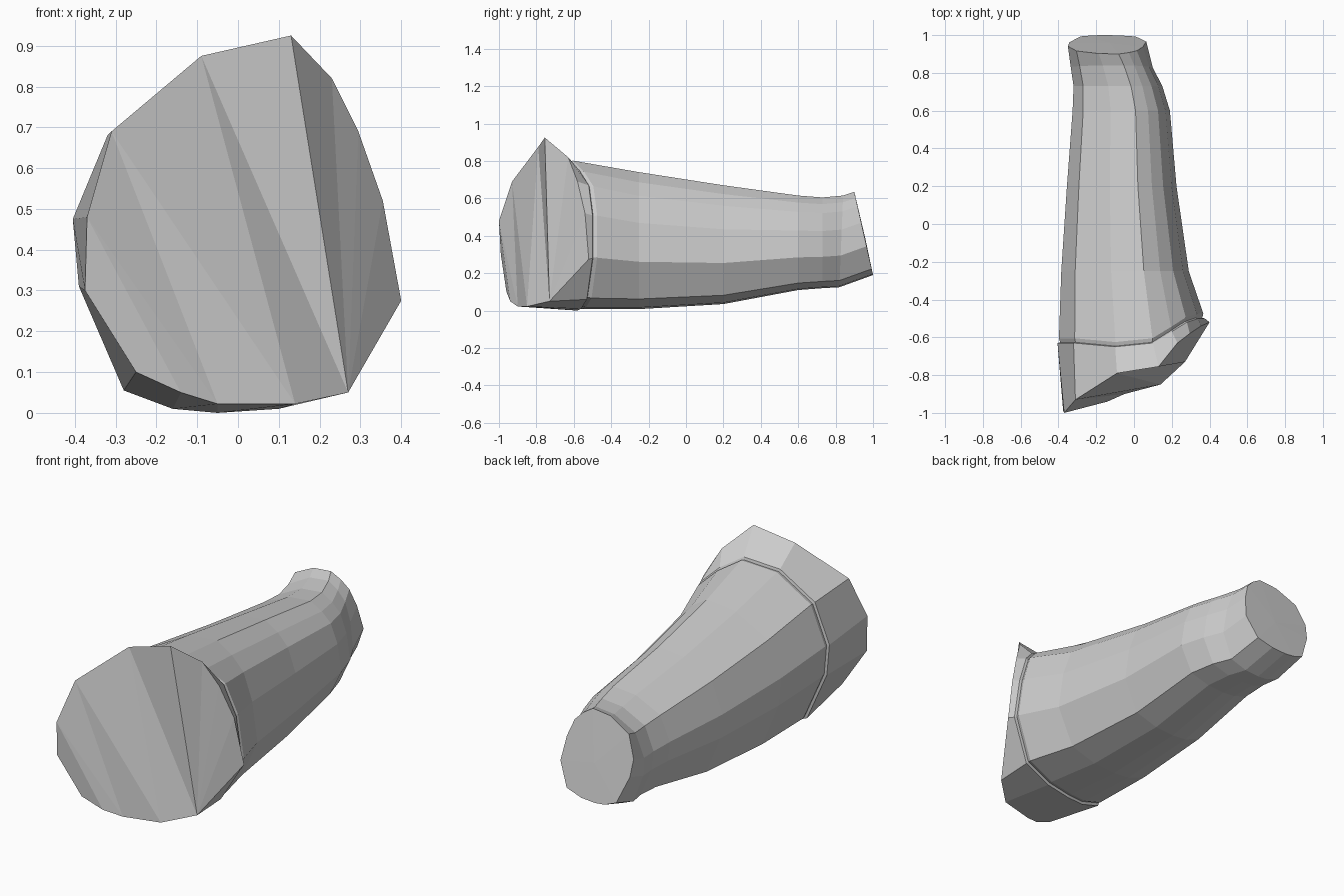
import bpy, bmesh
from mathutils import Vector

if "Cube" in bpy.data.objects:
    bpy.data.objects.remove(bpy.data.objects["Cube"])

# Slanted front rim, clockwise from the left side over the top
FRONT = [(-.37, -1, .48), (-.31, -.93, .69), (-.09, -.79, .875), (.13, -.755, .925),
         (.23, -.63, .82), (.295, -.58, .69), (.355, -.54, .52), (.40, -.52, .275),
         (.27, -.73, .05), (.14, -.85, .022), (-.05, -.90, .022), (-.14, -.94, .05),
         (-.25, -.96, .10), (-.375, -.99, .30)]
# Rear edge of the cuff, matching point for point
REAR = [(-.405, -.63, .475), (-.32, -.63, .68), (-.10, -.65, .79), (.10, -.63, .81),
        (.20, -.57, .75), (.28, -.52, .67), (.34, -.50, .51), (.375, -.50, .28),
        (.27, -.53, .06), (.10, -.56, .01), (-.05, -.58, 0), (-.16, -.60, .01),
        (-.28, -.62, .055), (-.39, -.63, .31)]
N = len(REAR)


def scaled(ring, s, dy=0):
    c = Vector((-.015, 0, .4))
    return [((x - c.x) * s + c.x, y + dy, (z - c.z) * s + c.z) for x, y, z in ring]


def fitted(y, x0, x1, z0, z1, tilt=0):
    """Cuff outline fitted into a box; tilt pushes the underside backward."""
    out = []
    for x, _, z in REAR:
        u, v = (x + .405) / .78, z / .81
        out.append((x0 + u * (x1 - x0), y + tilt * (1 - v), z0 + v * (z1 - z0)))
    return out


def loft(name, rings, caps):
    bm = bmesh.new()
    rows = [[bm.verts.new(p) for p in r] for r in rings]
    for a, b in zip(rows, rows[1:]):
        for i in range(N):
            j = (i + 1) % N
            bm.faces.new((a[i], a[j], b[j], b[i]))
    caps(bm, rows)
    bmesh.ops.recalc_face_normals(bm, faces=bm.faces[:])
    me = bpy.data.meshes.new(name)
    bm.to_mesh(me)
    bm.free()
    ob = bpy.data.objects.new(name, me)
    bpy.context.collection.objects.link(ob)
    return ob


# Cuff: folded front face, with the right flap bent back along one crease
def cuff_caps(bm, rows):
    f = rows[0]
    for tri in ((2, 3, 8), (2, 8, 9), (1, 2, 9), (1, 9, 10), (0, 1, 10), (0, 10, 11),
                (0, 11, 12), (0, 12, 13),
                (3, 4, 8), (4, 5, 8), (5, 6, 8), (6, 7, 8)):
        bm.faces.new([f[i] for i in tri])
    bm.faces.new(rows[-1])


loft("cuff", [FRONT, REAR, scaled(REAR, .96, .004)], cuff_caps)


# Tapering limb with a fanned, slanted end
def limb_caps(bm, rows):
    bm.faces.new(rows[0])
    end = rows[-1]
    c = bm.verts.new((-.13, .96, .38))
    for i in range(N):
        bm.faces.new((end[i], end[(i + 1) % N], c))


loft("limb", [
    scaled(REAR, .955, -.01),
    scaled(REAR, .98, .025),
    fitted(-.25, -.385, .29, .008, .74),
    fitted(.20, -.355, .225, .035, .67),
    fitted(.60, -.325, .19, .11, .615),
    fitted(.73, -.32, .15, .12, .605),
    fitted(.84, -.335, .10, .125, .615, -.02),
    fitted(.90, -.35, .065, .19, .635, .10),
], limb_caps)
